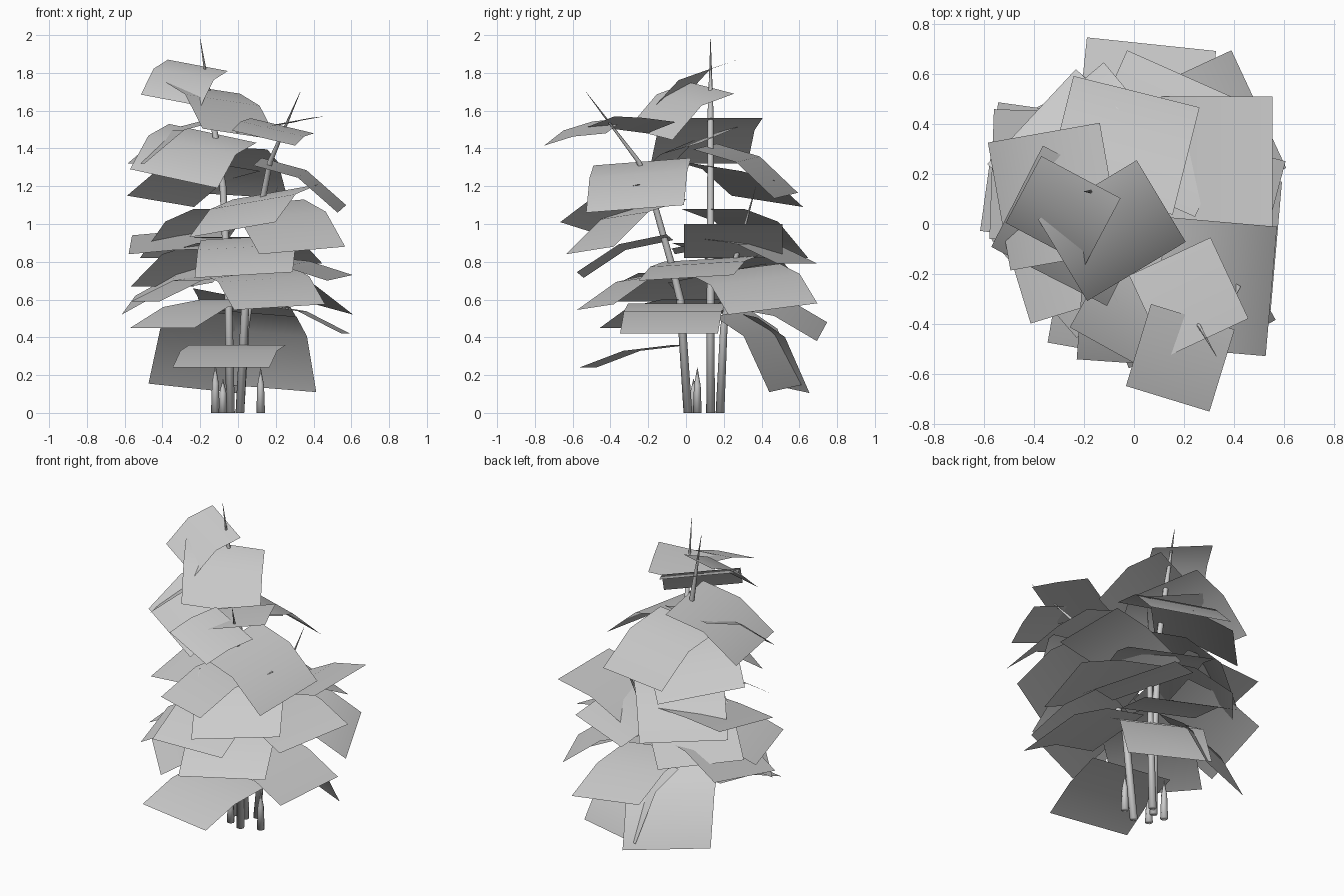
import bpy
import math
from mathutils import Vector

cube = bpy.data.objects.get("Cube")
if cube:
    bpy.data.objects.remove(cube, do_unlink=True)

grey = bpy.data.materials.new("plain grey")
grey.use_nodes = True
grey.diffuse_color = (0.6, 0.6, 0.6, 1)
grey.node_tree.nodes["Principled BSDF"].inputs["Base Color"].default_value = (0.6, 0.6, 0.6, 1)


def add_mesh(name, verts, faces):
    mesh = bpy.data.meshes.new(name)
    mesh.from_pydata(verts, [], faces)
    mesh.materials.append(grey)
    mesh.shade_smooth()
    obj = bpy.data.objects.new(name, mesh)
    bpy.context.collection.objects.link(obj)


def leaf(name, tip, yaw, root_z, tilt=0.0, size=0.52):
    """Square card with one soft fold; tilt lifts its left side over its right."""
    tip = Vector(tip)
    drop = root_z - tip.z
    reach = math.sqrt(size ** 2 - 1.1 * drop ** 2)
    out = Vector((math.cos(math.radians(yaw)), math.sin(math.radians(yaw)), 0))
    side = Vector((-out.y, out.x, 0)) * size / 2
    side.z = tilt / 2
    fold_z = (root_z + tip.z) / 2 + 0.24 * abs(drop)
    verts = []
    for t, z in ((0, root_z), (0.53, fold_z), (1, tip.z)):
        p = tip - out * reach * (1 - t)
        p.z = z
        verts += [p - side, p + side]
    add_mesh(name, verts, [(0, 2, 3, 1), (2, 4, 5, 3)])


def stem(name, points, radius=0.023, sides=8):
    """Round stalk that narrows slowly and ends in a long point."""
    pts = [Vector(p) for p in points]
    last = len(pts) - 1
    verts, faces = [], []
    for i, p in enumerate(pts):
        r = 0.001 if i == last else radius * (1 - 0.45 * i / last)
        for k in range(sides):
            a = math.tau * k / sides
            verts.append(p + Vector((r * math.cos(a), r * math.sin(a), 0)))
    for i in range(last):
        for k in range(sides):
            a, b = i * sides + k, i * sides + (k + 1) % sides
            faces.append((a, b, b + sides, a + sides))
    faces.append(tuple(reversed(range(sides))))
    add_mesh(name, verts, faces)


# Tall stalks
stem("front_stem", [(0.01, 0.01, 0), (0.04, -0.03, 0.6), (0.07, -0.08, 0.8),
                    (0.12, -0.16, 1.08), (0.17, -0.25, 1.33), (0.33, -0.53, 1.7)])
stem("centre_stem", [(-0.04, 0.13, 0), (-0.05, 0.13, 0.6), (-0.08, 0.13, 1.2),
                     (-0.14, 0.13, 1.6), (-0.2, 0.13, 1.98)])
stem("back_stem", [(0.01, 0.18, 0), (0.04, 0.2, 0.45), (0.09, 0.25, 0.77), (0.21, 0.37, 1.2)])

# Young shoots
for i, (x, y, h) in enumerate([(-0.12, 0.13, 0.26), (-0.08, 0.04, 0.18), (0.12, 0.06, 0.24)]):
    stem(f"shoot_{i + 1}", [(x, y, 0), (x, y, h * 0.6), (x, y, h)])

# Leaves on the front stalk: tip edge centre, heading, root height, tilt
front = [
    ((-0.09, -0.52, 0.24), -100, 0.36, 0),
    ((0.57, -0.09, 0.42), -5, 0.58, 0),
    ((0.03, -0.56, 0.73), -94, 0.93, 0.03),
    ((0.22, -0.48, 0.56), -68, 0.76, 0.03),
    ((0.34, -0.51, 0.86), -61, 1.11, 0.04),
    ((0.55, -0.27, 1.08), -5, 1.33, 0.04),
    ((-0.03, -0.54, 0.97), -119, 1.17, 0.08),
    ((-0.49, -0.15, 0.59), 197, 0.74, 0),
    ((-0.4, -0.26, 0.45), 221, 0.6, 0),
    ((0.54, 0.0, 0.715), -15, 0.815, 0.03),
]
# Leaves on the centre stalk
centre = [
    ((-0.24, 0.54, 0.13), 116, 0.53, 0.05),
    ((-0.58, 0.23, 0.57), 172, 0.74, -0.1),
    ((-0.4, 0.42, 0.67), 140, 0.9, 0),
    ((-0.32, 0.48, 0.82), 130, 1.08, 0),
    ((-0.41, 0.43, 1.12), 137, 1.31, 0.06),
    ((0.01, 0.53, 1.15), 76, 1.41, 0.03),
    ((-0.34, -0.21, 1.24), -117, 1.48, -0.1),
    ((-0.54, 0.07, 1.32), 190, 1.56, 0),
]
# Leaves on the back stalk
back = [
    ((0.17, 0.53, 0.13), 70, 0.53, 0.04),
    ((0.07, 0.72, 0.43), 84, 0.61, 0.1),
    ((0.5, 0.46, 0.55), 25, 0.76, 0.06),
    ((0.21, 0.59, 0.79), 66, 0.93, 0),
    ((0.555, 0.25, 1.0), 0, 0.82, 0),
    ((-0.57, 0.2, 0.89), 178, 0.92, -0.1),
]
for group, rows in (("front", front), ("centre", centre), ("back", back)):
    for i, row in enumerate(rows):
        leaf(f"{group}_leaf_{i + 1}", *row)

# Small crown leaves
leaf("front_crown_leaf", (0.295, -0.455, 1.54), -65, 1.51, 0.06, 0.36)
leaf("front_outer_leaf", (0.135, -0.7, 1.455), -107, 1.52, -0.08, 0.35)
leaf("centre_crown_leaf", (-0.355, -0.08, 1.655), -118, 1.84, -0.06, 0.36)
leaf("centre_upper_leaf", (0.01, -0.19, 1.475), -59, 1.72, -0.06, 0.46)
